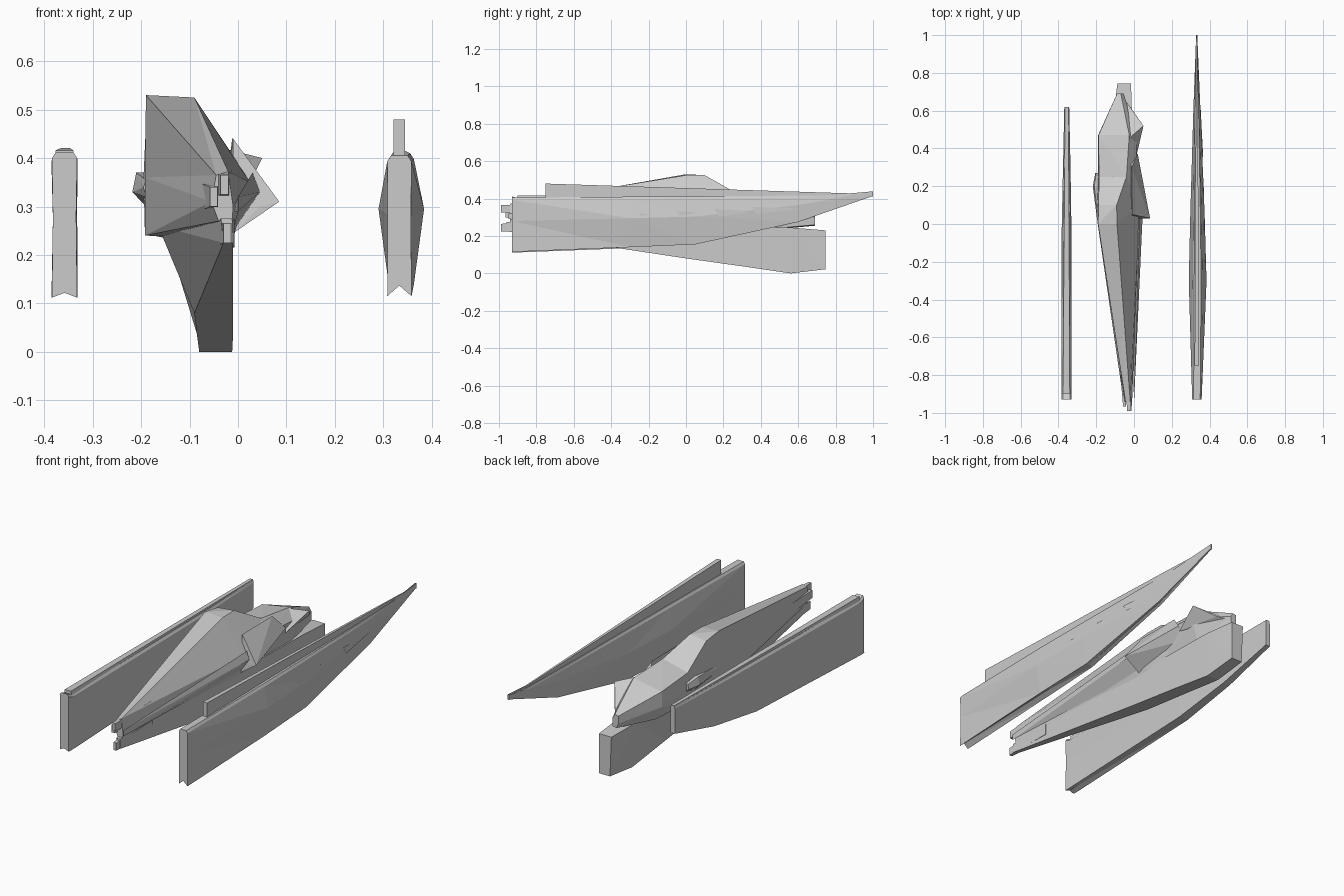
import bpy, bmesh, random

random.seed(4)


def finish(name, bm):
    bmesh.ops.remove_doubles(bm, verts=bm.verts, dist=0.0005)
    bmesh.ops.triangulate(bm, faces=bm.faces)
    bmesh.ops.recalc_face_normals(bm, faces=bm.faces)
    mesh = bpy.data.meshes.new(name)
    bm.to_mesh(mesh)
    bm.free()
    ob = bpy.data.objects.new(name, mesh)
    bpy.context.collection.objects.link(ob)
    return ob


def loft(name, sections):
    """Skin a run of (y, [(x, z), ...]) cross-sections with capped ends."""
    bm = bmesh.new()
    rings = [[bm.verts.new((x, y, z)) for x, z in pts] for y, pts in sections]
    n = len(rings[0])
    for a, b in zip(rings, rings[1:]):
        for i in range(n):
            j = (i + 1) % n
            bm.faces.new((a[i], a[j], b[j], b[i]))
    bm.faces.new(rings[0][::-1])
    bm.faces.new(rings[-1])
    return finish(name, bm)


def shard(name, *pts):
    """Sharp plate through a few points (convex hull)."""
    bm = bmesh.new()
    for p in pts:
        bm.verts.new(p)
    bmesh.ops.convex_hull(bm, input=bm.verts)
    return finish(name, bm)


def slab(cx, w, bulge, top, bottom, notch=0.0):
    """Tall narrow pod cross-section with bulged sides and a notched base."""
    mid = (top + bottom) / 2
    return [(cx - w, top - 0.012), (cx - w * 0.7, top), (cx + w * 0.7, top),
            (cx + w, top - 0.012), (cx + bulge, mid + 0.02), (cx + w, bottom),
            (cx, bottom + notch), (cx - w, bottom), (cx - bulge, mid + 0.02)]


def box(x0, x1, z0, z1):
    return [(x0, z0), (x1, z0), (x1, z1), (x0, z1)]


# Right outer pod, running back to a long needle point
loft("right_pod", [
    (-0.93, slab(0.333, 0.025, 0.024, 0.405, 0.115, 0.022)),
    (-0.30, slab(0.337, 0.026, 0.047, 0.410, 0.140, 0.015)),
    (0.05, slab(0.336, 0.022, 0.038, 0.412, 0.155, 0.005)),
    (0.60, slab(0.333, 0.013, 0.019, 0.416, 0.275, 0.005)),
    (1.00, slab(0.332, 0.003, 0.003, 0.423, 0.414))])

# Top fin on the right pod
loft("right_pod_fin", [
    (-0.75, box(0.321, 0.345, 0.40, 0.48)),
    (0.62, box(0.328, 0.338, 0.40, 0.436)),
    (1.00, box(0.330, 0.334, 0.414, 0.424))])

# Left outer pod, shorter and blunt at the rear
loft("left_pod", [
    (-0.93, slab(-0.358, 0.026, 0.024, 0.412, 0.112, 0.010)),
    (-0.90, slab(-0.358, 0.027, 0.024, 0.400, 0.112, 0.010)),
    (-0.04, slab(-0.357, 0.026, 0.025, 0.410, 0.145)),
    (0.30, slab(-0.356, 0.020, 0.020, 0.412, 0.195)),
    (0.62, slab(-0.356, 0.013, 0.013, 0.418, 0.275))])

# Rounded cap on the left pod
loft("left_pod_cap", [
    (-0.90, [(-0.380, 0.395), (-0.336, 0.395), (-0.340, 0.416), (-0.376, 0.416)]),
    (0.62, [(-0.369, 0.400), (-0.343, 0.400), (-0.347, 0.421), (-0.365, 0.421)])])

# Central hull: long wedge nose rising to a canopy, then a lower, wide tail
loft("central_hull", [
    (-0.94, [(-0.045, 0.365), (-0.02, 0.372), (-0.010, 0.30),
             (-0.012, 0.27), (-0.04, 0.27), (-0.055, 0.31)]),
    (0.00, [(-0.190, 0.530), (-0.090, 0.525), (0.025, 0.35),
            (-0.010, 0.235), (-0.192, 0.240), (-0.192, 0.36)]),
    (0.10, [(-0.188, 0.515), (-0.092, 0.525), (0.020, 0.36),
            (-0.010, 0.235), (-0.192, 0.240), (-0.195, 0.36)]),
    (0.25, [(-0.185, 0.405), (-0.040, 0.440), (0.010, 0.38),
            (-0.020, 0.240), (-0.175, 0.240), (-0.192, 0.33)]),
    (0.47, [(-0.188, 0.390), (-0.025, 0.420), (0.015, 0.37),
            (-0.020, 0.240), (-0.150, 0.235), (-0.190, 0.31)]),
    (0.69, [(-0.090, 0.320), (-0.070, 0.325), (-0.055, 0.300),
            (-0.055, 0.260), (-0.080, 0.255), (-0.090, 0.28)])])

# Keel: descends in a straight line from the nose to a tall tail block
loft("keel", [
    (-0.96, [(-0.035, 0.275), (-0.012, 0.275), (-0.010, 0.225), (-0.030, 0.225)]),
    (0.00, [(-0.165, 0.260), (-0.010, 0.260), (-0.010, 0.080), (-0.090, 0.080)]),
    (0.30, [(-0.150, 0.250), (-0.010, 0.250), (-0.010, 0.038), (-0.085, 0.038)]),
    (0.56, [(-0.110, 0.245), (-0.010, 0.245), (-0.012, 0.000), (-0.080, 0.000)]),
    (0.745, [(-0.088, 0.230), (-0.016, 0.230), (-0.016, 0.022), (-0.080, 0.022)])])

# Nose prongs
for i, (x, z, y) in enumerate([(-0.028, 0.345, -0.99), (-0.022, 0.245, -0.99),
                               (-0.050, 0.320, -0.965)]):
    loft(f"nose_prong_{i + 1}", [
        (y, box(x - .008, x + .008, z - .02, z + .02)),
        (-0.70, box(x - .03, x + .015, z - .03, z + .03))])

# Sharp side blade running along the right of the nose
shard("nose_blade", (0.0, -0.95, 0.29), (0.0, -0.95, 0.32), (0.045, 0.03, 0.33),
      (0.03, 0.03, 0.37), (-0.01, 0.03, 0.25), (-0.01, -0.5, 0.29))

# Right stub wing and rear right spike
shard("right_wing", (0.085, 0.03, 0.31), (0.045, 0.03, 0.30), (-0.01, 0.03, 0.245),
      (-0.01, 0.05, 0.44), (-0.012, 0.30, 0.44), (0.02, 0.37, 0.36), (-0.03, 0.37, 0.30))
shard("rear_spike", (0.05, 0.52, 0.40), (0.015, 0.37, 0.33), (-0.02, 0.62, 0.32),
      (-0.03, 0.45, 0.42), (-0.05, 0.66, 0.30))

# Small left side pod
loft("left_side_nub", [
    (0.02, [(-0.190, 0.32), (-0.180, 0.34), (-0.190, 0.355), (-0.195, 0.34)]),
    (0.20, [(-0.190, 0.30), (-0.180, 0.37), (-0.210, 0.370), (-0.218, 0.33)]),
    (0.27, [(-0.180, 0.31), (-0.175, 0.36), (-0.200, 0.355), (-0.205, 0.33)])])

# Broken plating splinters on top of the rear hull and along the pod sides
for i in range(6):
    y = 0.2 + i * 0.05
    x, z = random.uniform(-0.15, -0.05), 0.415 - i * 0.006
    shard(f"hull_splinter_{i + 1}", (x, y - 0.10, z), (x + 0.03, y, z + 0.015),
          (x - 0.02, y + 0.02, z - 0.04), (x + 0.01, y + 0.10, z - 0.02))
for side, cx, reach in (("right", 0.338, 0.042), ("left", -0.357, 0.025)):
    for i in range(4):
        y, z = -0.25 + i * 0.2, 0.30 + 0.012 * i
        for s, tag in ((-1, "inner"), (1, "outer")):
            x = cx + s * (reach - 0.005 * i)
            shard(f"{side}_pod_splinter_{tag}_{i + 1}", (x, y, z + 0.02), (x, y + 0.03, z - 0.02),
                  (x - s * 0.012, y + 0.26, z + 0.01), (x - s * 0.012, y + 0.05, z))
